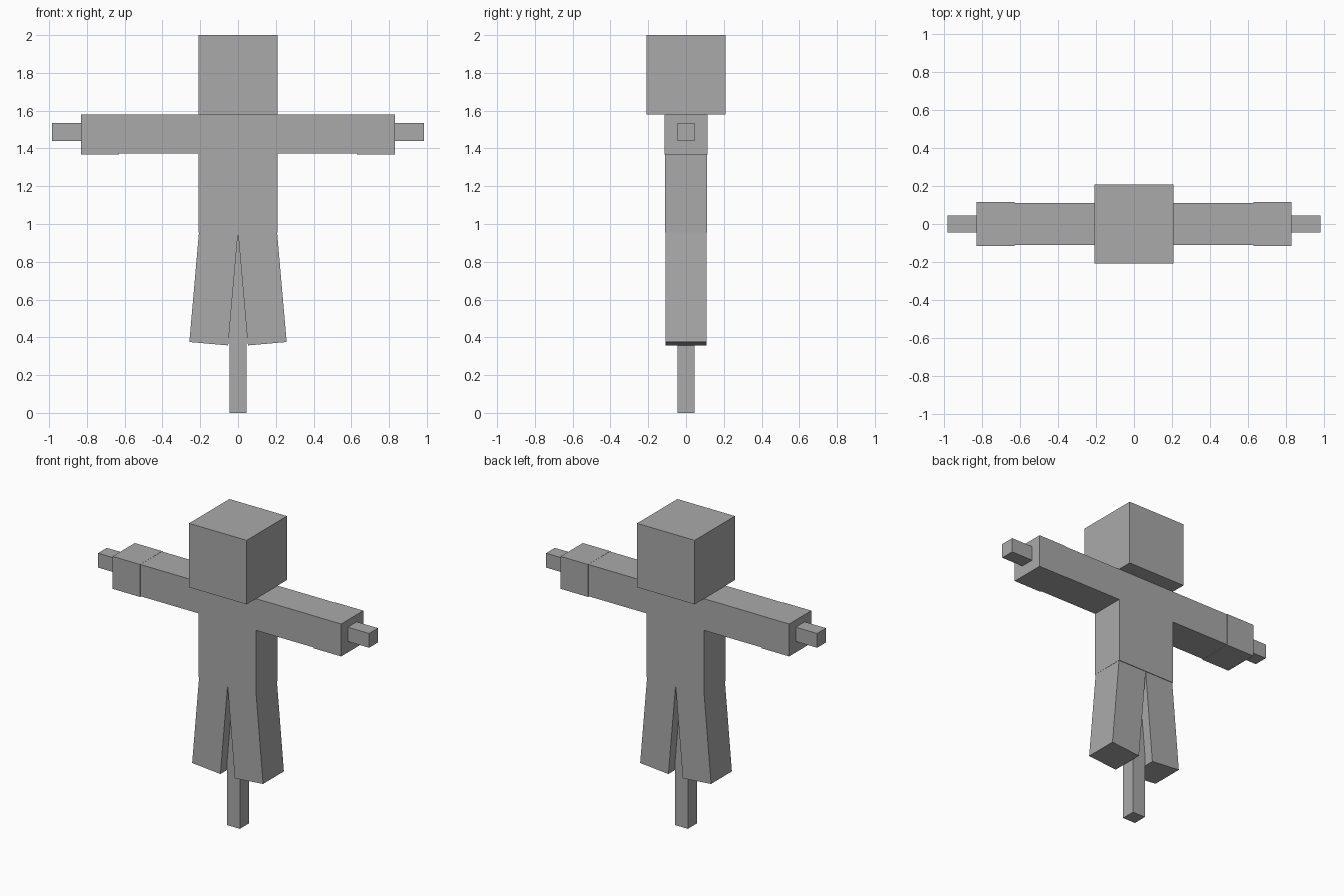
import bpy
import math
from mathutils import Matrix, Vector

if "Cube" in bpy.data.objects:
    bpy.data.objects.remove(bpy.data.objects["Cube"], do_unlink=True)

grey = bpy.data.materials.new("plain_grey")
grey.use_nodes = True
colour = (0.4, 0.4, 0.4, 1)
grey.diffuse_color = colour
grey.node_tree.nodes["Principled BSDF"].inputs["Base Color"].default_value = colour


def box(name, low, high):
    """Flat-sided box between two opposite corners."""
    low, high = Vector(low), Vector(high)
    bpy.ops.mesh.primitive_cube_add(size=1)
    part = bpy.context.object
    part.name = name
    part.data.name = name
    part.data.transform(Matrix.Translation((low + high) / 2)
                        @ Matrix.Diagonal((high - low).to_4d()))
    part.data.materials.append(grey)
    return part


# Wooden cross frame
POLE = 0.046
box("upright_pole", (-POLE, -POLE, 0), (POLE, POLE, 1.5))
box("cross_pole", (-0.985, -POLE, 1.44), (0.985, POLE, 1.534))

# Head and torso
box("head", (-0.209, -0.209, 1.58), (0.209, 0.209, 2))
box("torso", (-0.208, -0.112, 0.955), (0.208, 0.112, 1.58))

for side, s in (("left", 1), ("right", -1)):
    # Sleeve with a slightly larger cuff
    inner, seam, end = s * 0.2, s * 0.63, s * 0.83
    box(side + "_sleeve", (min(inner, seam), -0.112, 1.372),
        (max(inner, seam), 0.112, 1.58))
    box(side + "_cuff", (min(seam, end), -0.115, 1.368),
        (max(seam, end), 0.115, 1.581))
    # Leg splayed outward about the crotch
    outer = s * 0.206
    leg = box(side + "_leg", (min(0, outer), -0.108, -0.6),
              (max(0, outer), 0.108, 0))
    leg.data.transform(Matrix.Translation((0, 0, 0.955))
                       @ Matrix.Rotation(-s * math.radians(5), 4, "Y"))
